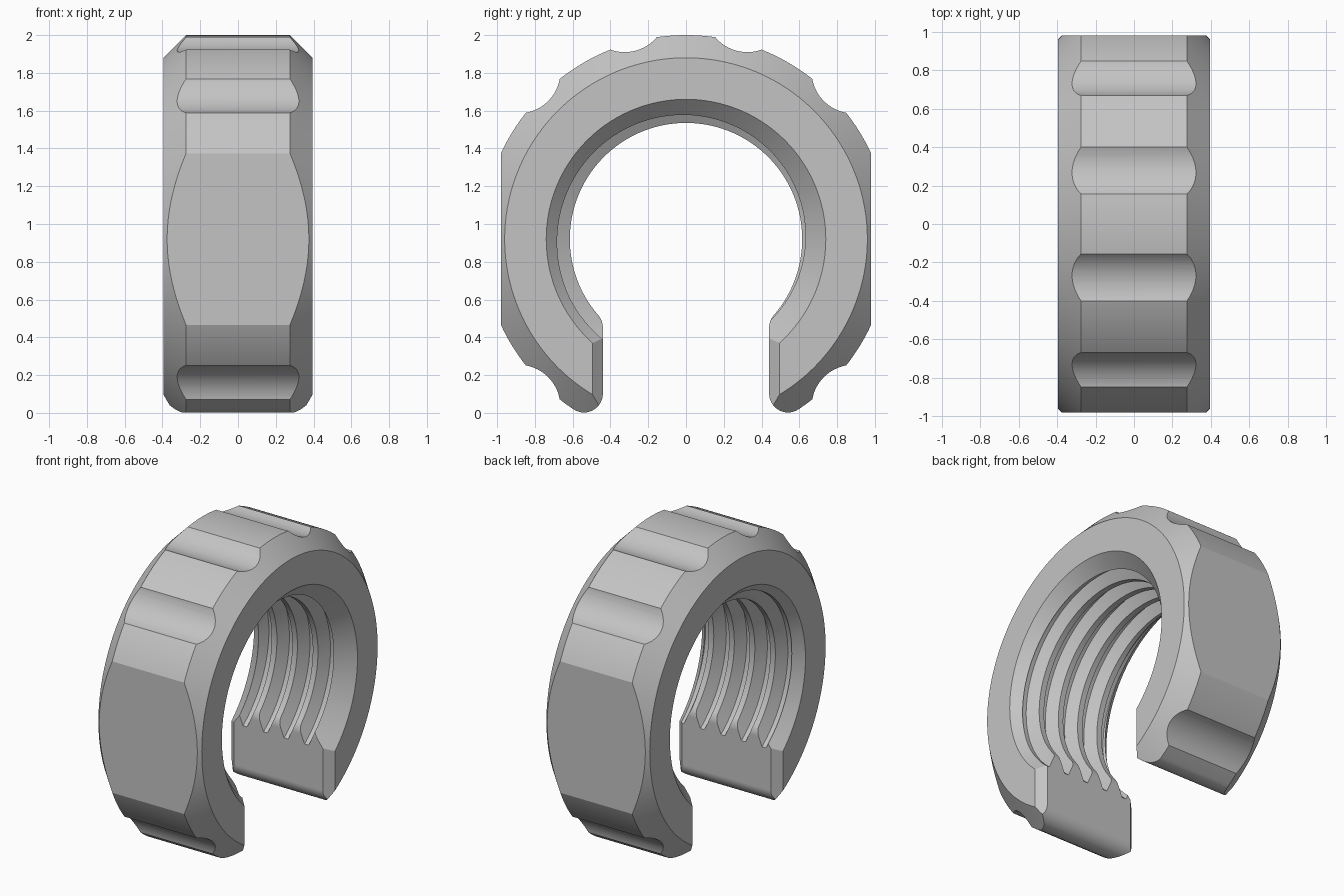
import bpy
import bmesh
from math import sin, cos, radians, acos, atan2, hypot, degrees, sqrt, pi

if "Cube" in bpy.data.objects:
    bpy.data.objects.remove(bpy.data.objects["Cube"])

AXIS_Z = 0.92       # height of the bore axis, which runs along x
HALF = 0.395        # half width of the ring
OUTER, FACE = 1.08, 0.96
FLAT = 0.98         # distance of the two side flats
BORE, ROOT = 0.615, 0.69
SLOT, FILLET = 0.44, 0.10
PITCH = 0.157


def make_object(name, verts, faces):
    mesh = bpy.data.meshes.new(name)
    mesh.from_pydata([(x, y, z + AXIS_Z) for x, y, z in verts], [], faces)
    bm = bmesh.new()
    bm.from_mesh(mesh)
    bmesh.ops.recalc_face_normals(bm, faces=bm.faces)
    bm.to_mesh(mesh)
    bm.free()
    obj = bpy.data.objects.new(name, mesh)
    bpy.context.collection.objects.link(obj)
    return obj


def skin(name, rings):
    """Closed solid through a row of matching rings, capped at both ends."""
    n = len(rings[0])
    verts = [p for ring in rings for p in ring]
    faces = [list(range(n)), list(range(len(verts) - n, len(verts)))]
    for k in range(len(rings) - 1):
        for i in range(n):
            j = (i + 1) % n
            faces.append([k * n + i, k * n + j, (k + 1) * n + j, (k + 1) * n + i])
    return make_object(name, verts, faces)


def lathe(name, profile, steps=240):
    angles = [2 * pi * i / steps for i in range(steps)]
    return skin(name, [[(x, r * cos(a), r * sin(a)) for a in angles] for x, r in profile])


def arc(cy, cz, r, start, end, steps):
    angles = [radians(start + (end - start) * i / steps) for i in range(steps + 1)]
    return [(cy + r * cos(a), cz + r * sin(a)) for a in angles]


# Outer outline: round, with two flats and shallow grip scallops
HALF_SCALLOP, SCALLOP_D = 6.75, 1.255
scallop_r = hypot(OUTER * cos(radians(HALF_SCALLOP)) - SCALLOP_D,
                  OUTER * sin(radians(HALF_SCALLOP)))


def outer_radius(deg):
    for centre in (75, 45, -45):
        d = radians(deg - centre)
        if abs(deg - centre) < HALF_SCALLOP:
            return SCALLOP_D * cos(d) - sqrt(scallop_r ** 2 - (SCALLOP_D * sin(d)) ** 2)
    return OUTER


fillet_y = SLOT + FILLET
tip_z = -sqrt((OUTER - FILLET) ** 2 - fillet_y ** 2)
lip_z = -sqrt((BORE + FILLET) ** 2 - fillet_y ** 2)
tip_angle = degrees(atan2(tip_z, fillet_y))
lip_angle = degrees(atan2(lip_z, fillet_y))
flat_angle = degrees(acos(FLAT / OUTER))

angles = [90 - 0.75 * i for i in range(200)]
angles = [a for a in angles if a > tip_angle + 0.3 and abs(a) > flat_angle + 0.1]
angles = sorted(angles + [flat_angle, -flat_angle], reverse=True)
half = [(outer_radius(a) * cos(radians(a)), outer_radius(a) * sin(radians(a))) for a in angles]
half += arc(fillet_y, tip_z, FILLET, tip_angle, -180, 24)           # rounded tip
half += arc(fillet_y, lip_z, FILLET, 180, 180 + lip_angle, 10)      # rounded lip
half += arc(0, 0, BORE, lip_angle, 90, 65)[1:]                      # bore
outline = half + [(-y, z) for y, z in reversed(half[1:-1])]

ring = skin("slotted_nut", [[(x, y, z) for y, z in outline] for x in (-0.45, 0.45)])

# Cutters: outer bevels, bore bevels, slot bevels and thread
peak = 0.195
bevels = lathe("outer_bevel_helper", [(-HALF, FACE), (-HALF + peak, FACE + peak),
                                      (HALF - peak, FACE + peak), (HALF, FACE)])
cutters = [(bevels, 'INTERSECT')]
for s in (-1, 1):
    cone = lathe("bore_bevel_cutter", [(s * (HALF - 0.14), 0.60), (s * (HALF + 0.07), 0.81)])
    wedge_rings = []
    for z in (-1.2, -0.4):
        wedge_rings.append([(s * (HALF + d), side * (0.495 + d), z)
                            for d, side in ((-0.1, -1), (-0.1, 1), (0.08, 1), (0.08, -1))])
    wedge = skin("slot_bevel_cutter", wedge_rings)
    cutters += [(cone, 'DIFFERENCE'), (wedge, 'DIFFERENCE')]

section = [(-0.0675, 0.60), (-0.0155, ROOT), (0.0155, ROOT), (0.0675, 0.60)]
PER_TURN = 120
helix = []
for i in range(-4 * PER_TURN, 4 * PER_TURN + 1):
    a = 2 * pi * i / PER_TURN
    x0 = 0.06 + PITCH * (a + radians(50)) / (2 * pi)
    helix.append([(x0 + dx, r * cos(a), r * sin(a)) for dx, r in section])
cutters.append((skin("thread_cutter", helix), 'DIFFERENCE'))

bpy.ops.object.select_all(action='DESELECT')
bpy.context.view_layer.objects.active = ring
ring.select_set(True)
for cutter, operation in cutters:
    cutter.hide_render = True
    mod = ring.modifiers.new("cut", 'BOOLEAN')
    mod.operation = operation
    mod.solver = 'EXACT'
    mod.object = cutter
    bpy.ops.object.modifier_apply(modifier=mod.name)
    bpy.data.objects.remove(cutter)

# Plain grey metal
grey = bpy.data.materials.new("light_grey")
grey.use_nodes = True
colour = (0.55, 0.55, 0.55, 1)
grey.diffuse_color = colour
grey.node_tree.nodes["Principled BSDF"].inputs["Base Color"].default_value = colour
ring.data.materials.clear()
ring.data.materials.append(grey)

# Smooth curves with crisp edges
bpy.ops.object.shade_smooth_by_angle(angle=radians(20))
weighted = ring.modifiers.new("even_shading", 'WEIGHTED_NORMAL')
weighted.keep_sharp = True
